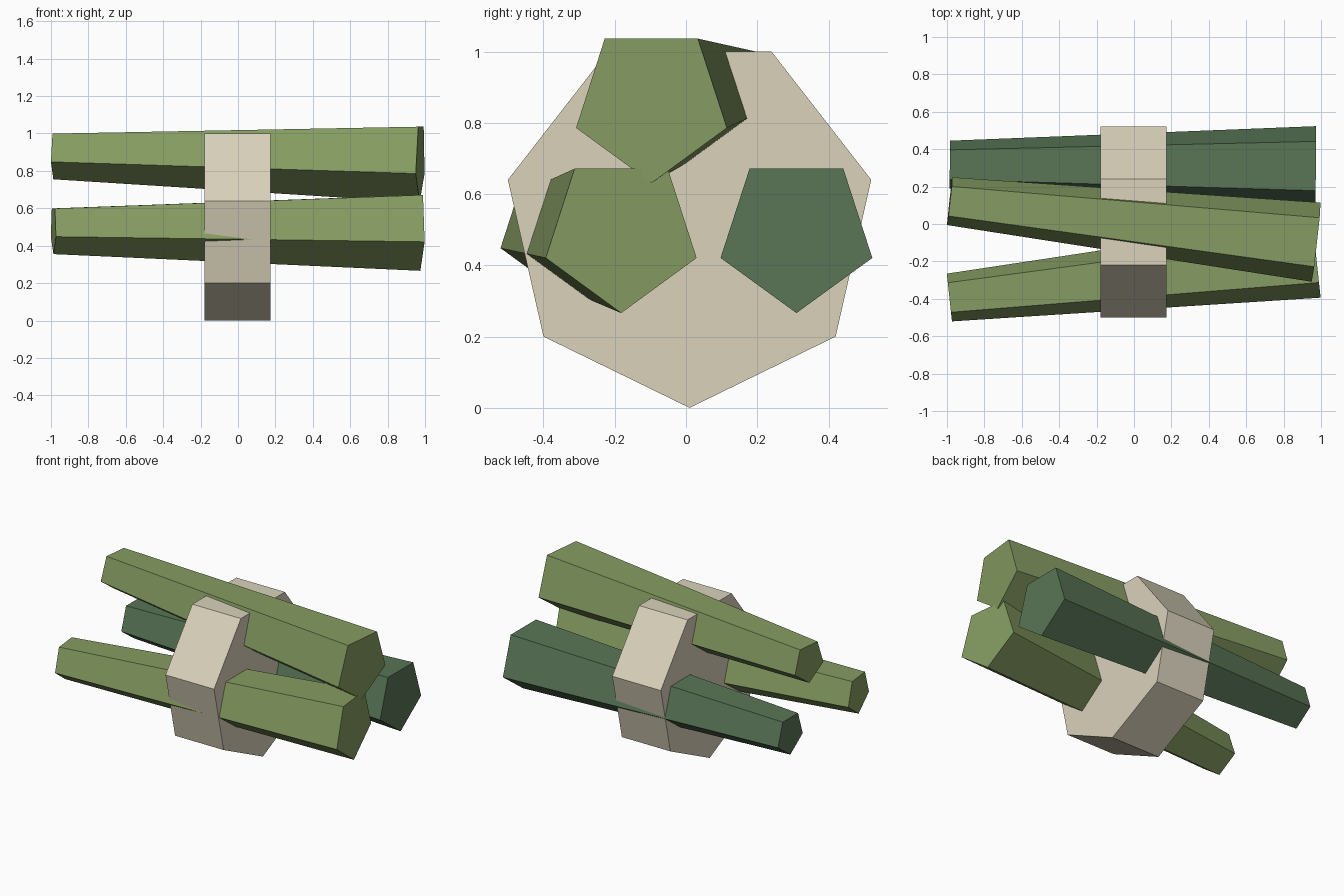
import bpy
import math
from mathutils import Vector

cube = bpy.data.objects.get("Cube")
if cube:
    bpy.data.objects.remove(cube, do_unlink=True)


def material(name, colour):
    mat = bpy.data.materials.new(name)
    mat.use_nodes = True
    mat.diffuse_color = (*colour, 1)
    bsdf = mat.node_tree.nodes["Principled BSDF"]
    bsdf.inputs["Base Color"].default_value = (*colour, 1)
    bsdf.inputs["Roughness"].default_value = 0.9
    return mat


def loft(name, first, second, mat):
    """Join two rings of equal length into a closed, flat-sided solid."""
    n = len(first)
    faces = [list(range(n))[::-1], list(range(n, 2 * n))]
    faces += [(i, (i + 1) % n, (i + 1) % n + n, i + n) for i in range(n)]
    mesh = bpy.data.meshes.new(name)
    mesh.from_pydata([*first, *second], [], faces)
    mesh.materials.append(mat)
    obj = bpy.data.objects.new(name, mesh)
    bpy.context.collection.objects.link(obj)
    return obj


def stalk(name, tip, base, mat, tip_radius=0.135, base_radius=0.224):
    """Tapered five-sided stalk with ends square to its axis, point down."""
    tip, base = Vector(tip), Vector(base)
    axis = (base - tip).normalized()
    side = Vector((0, 0, 1)).cross(axis).normalized()
    up = axis.cross(side)

    def ring(centre, radius):
        angles = [math.tau * i / 5 - math.pi / 2 for i in range(5)]
        return [centre + radius * (side * math.cos(a) + up * math.sin(a))
                for a in angles]

    return loft(name, ring(tip, tip_radius), ring(base, base_radius), mat)


light_green = material("light green", (0.238, 0.332, 0.122))
dark_green = material("dark green", (0.100, 0.178, 0.093))
cream = material("cream", (0.70, 0.645, 0.497))

# Three stalks, thick ends towards +x
stalk("top_stalk", (-0.985, 0.122, 0.89), (0.975, -0.097, 0.855), light_green)
stalk("front_stalk", (-0.987, -0.393, 0.49), (0.975, -0.182, 0.49), light_green)
stalk("back_stalk", (-0.985, 0.317, 0.49), (0.972, 0.31, 0.49), dark_green)

# Seven-sided band wrapped around the bundle
outline = [(0.01, 0), (0.42, 0.2), (0.52, 0.64), (0.24, 1.0),
           (-0.22, 1.0), (-0.5, 0.64), (-0.4, 0.2)]
loft("band", [(-0.18, y, z) for y, z in outline],
     [(0.175, y, z) for y, z in outline], cream)
